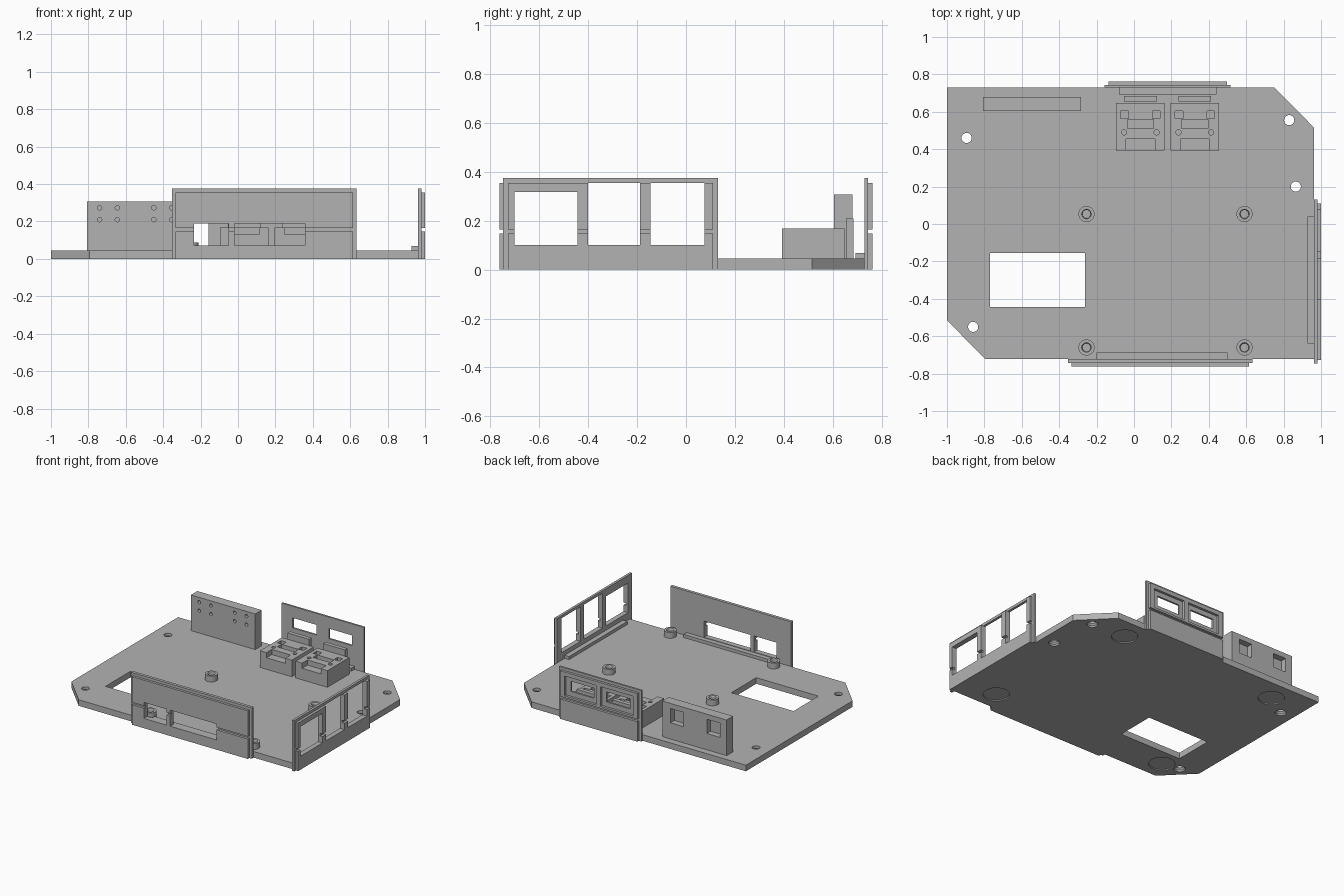
import bpy, bmesh, math
from mathutils import Vector

if "Cube" in bpy.data.objects:
    bpy.data.objects.remove(bpy.data.objects["Cube"])

grey = bpy.data.materials.new("plain grey")
grey.diffuse_color = (0.45, 0.45, 0.45, 1)
grey.use_nodes = True
grey.node_tree.nodes["Principled BSDF"].inputs["Base Color"].default_value = grey.diffuse_color


def finish(bm, name, helper=False):
    bmesh.ops.recalc_face_normals(bm, faces=bm.faces)
    me = bpy.data.meshes.new(name)
    bm.to_mesh(me)
    bm.free()
    me.materials.append(grey)
    ob = bpy.data.objects.new(name, me)
    bpy.context.collection.objects.link(ob)
    if helper:
        ob.hide_render = True
        ob.hide_set(True)
    return ob


def add_box(bm, x0, x1, y0, y1, z0, z1):
    vs = bmesh.ops.create_cube(bm, size=1)["verts"]
    for v in vs:
        v.co = Vector((x1 if v.co.x > 0 else x0,
                       y1 if v.co.y > 0 else y0,
                       z1 if v.co.z > 0 else z0))


def add_lathe(bm, profile, place, n=32):
    """Revolve (radius, height) points; place maps local x, y, z to the model."""
    rings = []
    for r, h in profile:
        rings.append([bm.verts.new(place(r * math.cos(2 * math.pi * i / n),
                                         r * math.sin(2 * math.pi * i / n), h))
                      for i in range(n)])
    for a, b in zip(rings, rings[1:]):
        for i in range(n):
            j = (i + 1) % n
            bm.faces.new((a[i], a[j], b[j], b[i]))
    bm.faces.new(rings[0])
    bm.faces.new(rings[-1])


def upright(cx, cy):
    return lambda x, y, z: (cx + x, cy + y, z)


def prism(bm, pts, z0, z1):
    f = bm.faces.new([bm.verts.new((x, y, z0)) for x, y in pts])
    ext = bmesh.ops.extrude_face_region(bm, geom=[f])["geom"]
    for v in ext:
        if isinstance(v, bmesh.types.BMVert):
            v.co.z = z1


def cut(ob, cutter):
    m = ob.modifiers.new("cut", "BOOLEAN")
    m.operation = "DIFFERENCE"
    m.solver = "EXACT"
    m.object = cutter


def plate(name, axis, d0, d1, u0, u1, z0, z1, holes):
    """Upright sheet of thickness d0..d1 with rectangular openings (u0, u1, z0, z1)."""
    us = sorted({u0, u1} | {v for h in holes for v in h[:2]})
    zs = sorted({z0, z1} | {v for h in holes for v in h[2:]})
    bm = bmesh.new()
    pt = (lambda u, z: (u, d0, z)) if axis == "y" else (lambda u, z: (d0, u, z))
    for a, b in zip(us, us[1:]):
        for c, d in zip(zs, zs[1:]):
            mu, mz = (a + b) / 2, (c + d) / 2
            if any(h[0] < mu < h[1] and h[2] < mz < h[3] for h in holes):
                continue
            bm.faces.new([bm.verts.new(pt(u, z)) for u, z in ((a, c), (b, c), (b, d), (a, d))])
    bmesh.ops.remove_doubles(bm, verts=bm.verts, dist=1e-5)
    ext = bmesh.ops.extrude_face_region(bm, geom=bm.faces[:])["geom"]
    shift = Vector((0, d1 - d0, 0)) if axis == "y" else Vector((d1 - d0, 0, 0))
    bmesh.ops.translate(bm, vec=shift, verts=[v for v in ext if isinstance(v, bmesh.types.BMVert)])
    bmesh.ops.recalc_face_normals(bm, faces=bm.faces)
    bmesh.ops.dissolve_limit(bm, angle_limit=0.01, verts=bm.verts, edges=bm.edges)
    return finish(bm, name)


def wall(name, axis, d, u0, u1, holes, outer_holes=None):
    """Inner sheet plus a slightly smaller outer sheet split by a groove."""
    plate(name + "_inner", axis, d[0], d[1], u0, u1, 0, 0.375, holes)
    groove = (u0 + 0.02, u1 - 0.02, 0.147, 0.165)
    plate(name + "_outer", axis, d[1], d[2], u0 + 0.02, u1 - 0.02, 0, 0.355,
          (outer_holes or holes) + [groove])


# base plate with two clipped corners
T = 0.045
bm = bmesh.new()
prism(bm, [(-1, 0.73), (-1, -0.515), (-0.795, -0.722), (0.963, -0.722),
           (0.963, 0.515), (0.75, 0.73)], 0, T)
base = finish(bm, "base_plate")

# openings in the base: rectangle, countersunk screw holes, foot recesses
bm = bmesh.new()
add_box(bm, -0.77, -0.262, -0.445, -0.155, -0.1, 0.1)
for x, y in ((-0.895, 0.46), (0.83, 0.555), (0.865, 0.2), (-0.86, -0.55)):
    add_lathe(bm, [(0.038, -0.05), (0.038, 0.012), (0.027, 0.024), (0.027, 0.1)], upright(x, y))
for x, y in ((0.56, 0.57), (0.72, -0.575), (-0.72, 0.57), (-0.725, -0.575)):
    add_lathe(bm, [(0.088, -0.05), (0.088, 0.008)], upright(x, y), 48)
cut(base, finish(bm, "base_cutter", True))

# standoff posts
bm = bmesh.new()
for x in (-0.254, 0.591):
    for y in (0.053, -0.66):
        add_lathe(bm, [(0.043, T), (0.043, 0.088), (0.026, 0.088), (0.022, 0.08), (0.022, 0.05)],
                  upright(x, y))
finish(bm, "standoff_posts")

# walls
wall("front_wall", "y", (-0.722, -0.744, -0.762), -0.353, 0.634,
     [(-0.235, -0.05, 0.072, 0.19), (-0.02, 0.358, 0.072, 0.19)])
wall("right_wall", "x", (0.963, 0.981, 1.0), -0.747, 0.13,
     [(-0.70, -0.443, 0.1, 0.318), (-0.40, -0.187, 0.1, 0.355), (-0.145, 0.075, 0.1, 0.355)])
wall("back_wall", "y", (0.73, 0.744, 0.762), -0.157, 0.516,
     [(-0.065, 0.13, 0.215, 0.29), (0.23, 0.42, 0.215, 0.29)],
     [(-0.1, 0.165, 0.18, 0.325), (0.2, 0.46, 0.18, 0.325)])

# ledges along the foot of each wall
for name, b in (("front_ledge", (-0.2, 0.5, -0.722, -0.687)),
                ("right_ledge", (0.927, 0.963, -0.64, 0.04)),
                ("back_ledge", (-0.08, 0.44, 0.693, 0.73))):
    bm = bmesh.new()
    add_box(bm, *b, T, 0.068)
    finish(bm, name)

# two socket blocks, each with an upright tab behind
for i, x in enumerate((0.034, 0.325)):
    bm = bmesh.new()
    add_box(bm, x - 0.13, x + 0.13, 0.393, 0.648, T, 0.168)
    block = finish(bm, f"socket_block_{i + 1}")
    bm = bmesh.new()
    add_box(bm, x - 0.077, x + 0.077, 0.3, 0.455, 0.13, 0.3)
    add_box(bm, x - 0.07, x + 0.07, 0.51, 0.558, 0.13, 0.3)
    for s in (-1, 1):
        a, b = sorted((x + s * 0.064, x + s * 0.106))
        add_box(bm, a, b, 0.563, 0.605, 0.12, 0.3)
        add_lathe(bm, [(0.014, 0.14), (0.014, 0.3)], upright(x + s * 0.087, 0.49), 16)
    cut(block, finish(bm, f"socket_cutter_{i + 1}", True))
    bm = bmesh.new()
    add_box(bm, x - 0.088, x + 0.088, 0.655, 0.685, T, 0.21)
    finish(bm, f"socket_tab_{i + 1}")

# tall terminal block: wire holes at the front, square pockets at the back
bm = bmesh.new()
add_box(bm, -0.808, -0.283, 0.605, 0.68, T, 0.308)
tall = finish(bm, "terminal_block")
bm = bmesh.new()
for x in (-0.74, -0.645, -0.45, -0.355):
    for z in (0.273, 0.21):
        add_lathe(bm, [(0.012, 0.55), (0.012, 0.632)],
                  lambda a, b, h, x=x, z=z: (x + a, h, z + b), 16)
for x in (-0.70, -0.403):
    add_box(bm, x - 0.054, x + 0.054, 0.635, 0.75, 0.165, 0.27)
cut(tall, finish(bm, "terminal_cutter", True))
